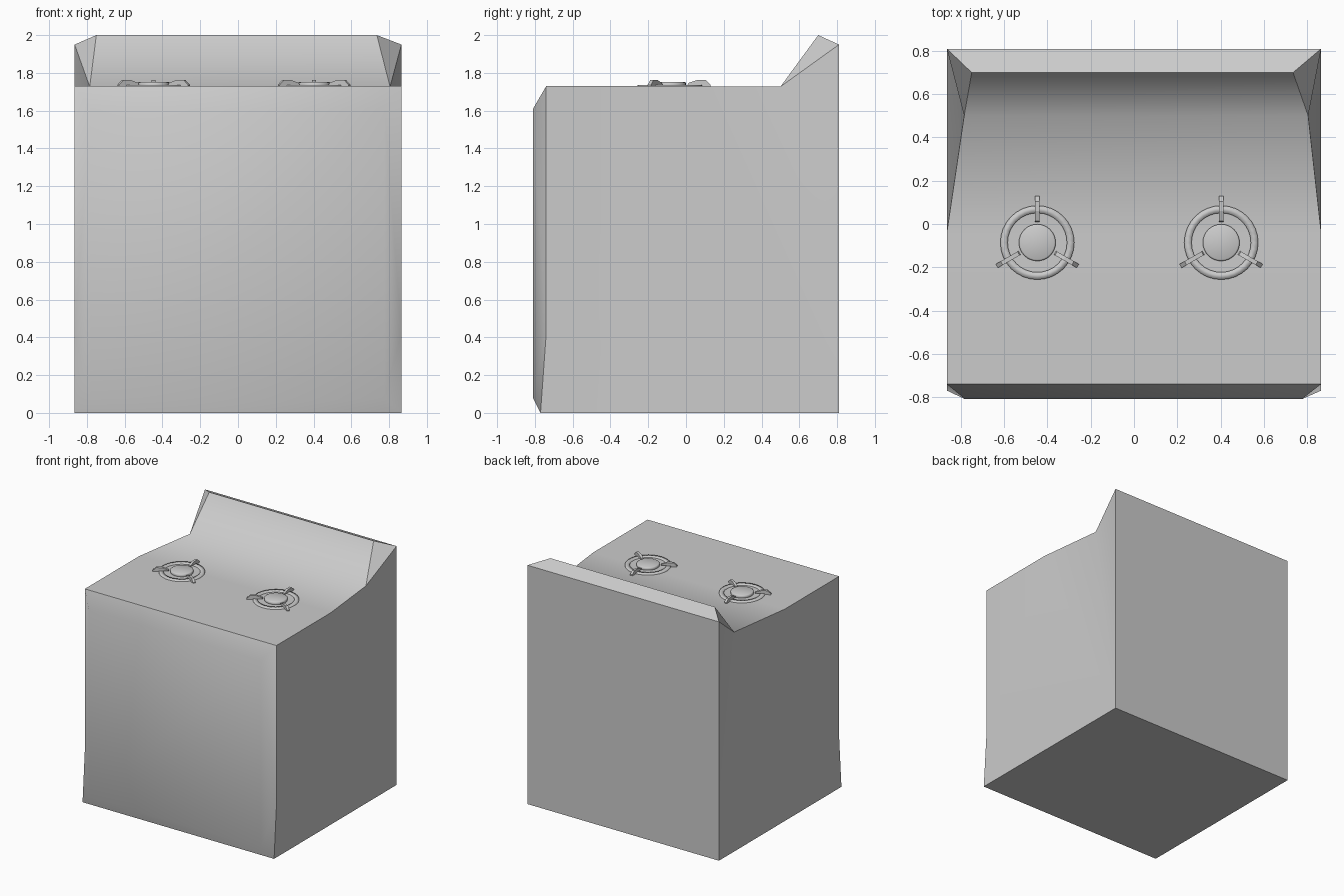
import bpy, bmesh, math
from mathutils import Matrix

if "Cube" in bpy.data.objects:
    bpy.data.objects.remove(bpy.data.objects["Cube"])


def make_object(name, bm):
    bmesh.ops.recalc_face_normals(bm, faces=bm.faces)
    me = bpy.data.meshes.new(name)
    bm.to_mesh(me)
    bm.free()
    ob = bpy.data.objects.new(name, me)
    bpy.context.collection.objects.link(ob)
    return ob


# stove body: matching left/right outline points
W = 0.865
bm = bmesh.new()
outline = {  # left x, right x, y, z
    "top_front": (-W, W, -0.74, 1.73), "top_mid": (-W, W, -0.04, 1.73),
    "splash_base": (-0.785, 0.805, 0.5, 1.727), "splash_top": (-0.75, 0.735, 0.70, 2.0),
    "back_top": (-W, W, 0.81, 1.95), "back_low": (-W, W, 0.81, 0),
    "front_low": (-W, W, -0.77, 0), "front_side": (-W, W, -0.74, 0.42),
    "panel_top": (-0.78, 0.775, -0.81, 1.61), "panel_low": (-0.78, 0.775, -0.81, 0.08),
}
V = {k: (bm.verts.new((l, y, z)), bm.verts.new((r, y, z)))
     for k, (l, r, y, z) in outline.items()}
group = {}


def face(verts, g):
    group[bm.faces.new(verts)] = g


def strip(a, b, g):
    face((V[a][0], V[a][1], V[b][1], V[b][0]), g)


# cooktop and splashback are one smooth sweep, front panel another
for a, b, g in [("top_front", "top_mid", "top"), ("top_mid", "splash_base", "top"),
                ("splash_base", "splash_top", "top"), ("splash_top", "back_top", "rim"),
                ("back_top", "back_low", "back"), ("back_low", "front_low", "base"),
                ("front_low", "panel_low", "front"), ("panel_low", "panel_top", "front"),
                ("panel_top", "top_front", "front")]:
    strip(a, b, g)
for s in (0, 1):
    p = lambda *names: [V[n][s] for n in names]
    # side wall, with its upper back corner drawn inwards
    face(p("top_front", "top_mid", "back_low", "front_low", "front_side"), "side%d" % s)
    face(p("top_mid", "splash_base", "back_low"), "side%d" % s)
    face(p("splash_base", "back_top", "back_low"), "side%d" % s)
    # splashback end and front panel edge
    face(p("splash_base", "splash_top", "back_top"), "end%d" % s)
    face(p("panel_top", "top_front", "front_side"), "front")
    face(p("panel_top", "front_side", "panel_low"), "front")
    face(p("panel_low", "front_side", "front_low"), "front")
for f, g in group.items():
    f.smooth = g == "top" or g == "front" or g.startswith("side")
for e in bm.edges:
    e.smooth = len({group[f] for f in e.link_faces}) == 1
make_object("stove_body", bm)


def lathe(name, profile, cx, cy, steps=32, closed=False):
    """Revolve (radius, z) points around a vertical axis."""
    bm = bmesh.new()
    rings = [[bm.verts.new((cx + r * math.cos(2 * math.pi * i / steps),
                            cy + r * math.sin(2 * math.pi * i / steps), z))
              for i in range(steps)] for r, z in profile]
    pairs = list(zip(rings, rings[1:])) + ([(rings[-1], rings[0])] if closed else [])
    for a, b in pairs:
        for i in range(steps):
            j = (i + 1) % steps
            bm.faces.new((a[i], a[j], b[j], b[i]))
    if not closed:
        bm.faces.new(rings[0])
        bm.faces.new(rings[-1])
    for f in bm.faces:
        f.smooth = True
    for e in bm.edges:
        e.smooth = e.calc_face_angle(0) < math.radians(30)
    return make_object(name, bm)


def prong(name, cx, cy, angle):
    """Claw profile (radius, z) given a thickness and turned into place."""
    profile = [(0.095, 1.737), (0.10, 1.747), (0.145, 1.762), (0.19, 1.762),
               (0.216, 1.737), (0.216, 1.725), (0.19, 1.725), (0.15, 1.737)]
    bm = bmesh.new()
    a, b = [[bm.verts.new((r, s * 0.01, z)) for r, z in profile] for s in (-1, 1)]
    bm.faces.new(a)
    bm.faces.new(b)
    for i in range(len(a)):
        j = (i + 1) % len(a)
        bm.faces.new((a[i], a[j], b[j], b[i]))
    bm.transform(Matrix.Translation((cx, cy, 0)) @ Matrix.Rotation(math.radians(angle), 4, 'Z'))
    make_object(name, bm)


# two burners, each with ring, cap and three pan supports
for side, cx in (("left", -0.447), ("right", 0.403)):
    cy = -0.086
    lathe(side + "_burner_ring",
          [(0.171, 1.72), (0.171, 1.737), (0.137, 1.737), (0.137, 1.72)], cx, cy, closed=True)
    lathe(side + "_burner_cap", [(0.085, 1.72), (0.085, 1.748), (0.078, 1.752)], cx, cy)
    for k, angle in enumerate((90, 210, 330)):
        prong("%s_pan_support_%d" % (side, k + 1), cx, cy, angle)
